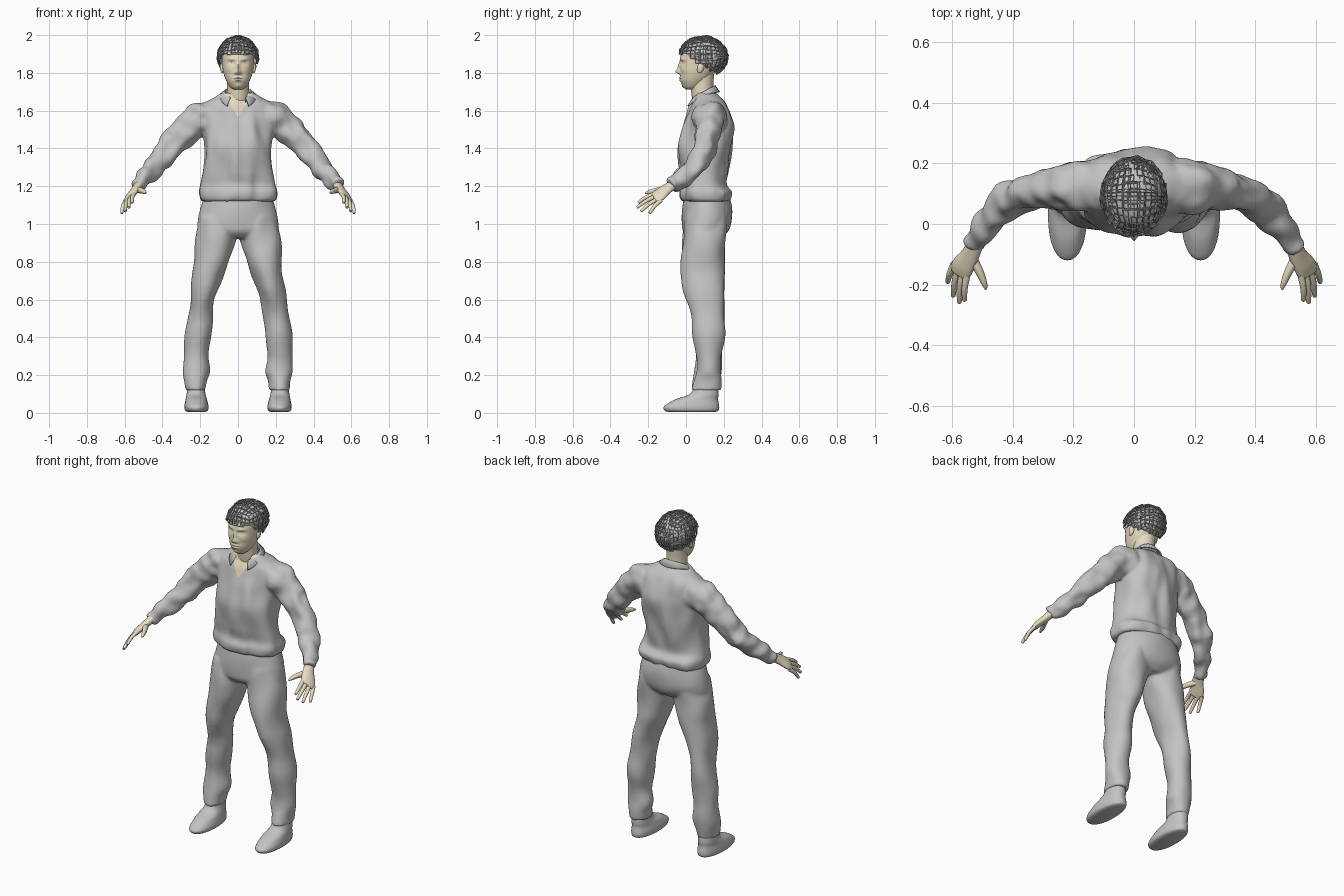
import bpy, bmesh, math, random
from mathutils import Vector, noise

random.seed(4)
old = bpy.data.objects.get("Cube")
if old:
    bpy.data.objects.remove(old)


def material(name, rgb):
    m = bpy.data.materials.new(name)
    m.use_nodes = True
    m.diffuse_color = (*rgb, 1)
    m.node_tree.nodes["Principled BSDF"].inputs["Base Color"].default_value = (*rgb, 1)
    return m


CLOTH = material("cloth grey", (0.55, 0.55, 0.55))
SKIN = material("skin cream", (0.8, 0.72, 0.53))
HAIR = material("hair grey", (0.42, 0.43, 0.43))


def finish(name, bm, *mats):
    bmesh.ops.recalc_face_normals(bm, faces=bm.faces)
    mesh = bpy.data.meshes.new(name)
    bm.to_mesh(mesh)
    bm.free()
    ob = bpy.data.objects.new(name, mesh)
    bpy.context.collection.objects.link(ob)
    for m in mats:
        mesh.materials.append(m)
    bpy.ops.object.select_all(action="DESELECT")
    ob.select_set(True)
    bpy.context.view_layer.objects.active = ob
    bpy.ops.object.shade_smooth_by_angle(angle=math.radians(50))
    return ob


def fuse(parts):
    # Merge overlapping lofts into one skin with softened joins
    bm = bmesh.new()
    for part in parts:
        mesh = bpy.data.meshes.new("part")
        bmesh.ops.recalc_face_normals(part, faces=part.faces)
        part.to_mesh(mesh)
        part.free()
        bm.from_mesh(mesh)
        bpy.data.meshes.remove(mesh)
    ob = finish("fused", bm)
    remesh = ob.modifiers.new("remesh", "REMESH")
    remesh.mode = "VOXEL"
    remesh.voxel_size = .008
    smooth = ob.modifiers.new("smooth", "SMOOTH")
    smooth.iterations = 9
    mesh = bpy.data.meshes.new_from_object(ob.evaluated_get(bpy.context.evaluated_depsgraph_get()))
    bpy.data.objects.remove(ob)
    bm = bmesh.new()
    bm.from_mesh(mesh)
    bpy.data.meshes.remove(mesh)
    return bm


def spline(rows, steps):
    # Catmull-Rom interpolation through section rows
    out = []
    for i in range(len(rows) - 1):
        a, b, c, d = (rows[max(0, min(len(rows) - 1, i + k))] for k in (-1, 0, 1, 2))
        for s in range(steps):
            t = s / steps
            out.append([0.5 * (2 * q + (r - p) * t + (2 * p - 5 * q + 4 * r - w) * t * t
                               + (3 * q - p - 3 * r + w) * t ** 3)
                        for p, q, r, w in zip(a, b, c, d)])
    return out + [list(rows[-1])]


def loft(rows, sides=32, steps=5, wide=None, power=2.0, fold=0, grain=(9, 9, 9)):
    # Sections are (x, y, z, half width, half depth); wide makes them follow the path
    bm = bmesh.new()
    path = spline(rows, steps)
    rings = []
    for i, (x, y, z, a, b) in enumerate(path):
        c, u, v = Vector((x, y, z)), Vector((1, 0, 0)), Vector((0, 1, 0))
        if wide:
            t = Vector(path[min(i + 1, len(path) - 1)][:3]) - Vector(path[max(i - 1, 0)][:3])
            t.normalize()
            u = Vector(wide)
            u = (u - t * u.dot(t)).normalized()
            v = t.cross(u)
        ring = []
        for k in range(sides):
            ang = math.tau * k / sides
            ca, sa = math.cos(ang), math.sin(ang)
            off = (u * math.copysign(abs(ca) ** (2 / power), ca) * a
                   + v * math.copysign(abs(sa) ** (2 / power), sa) * b)
            if fold:
                p = c + off
                off += off.normalized() * fold * noise.noise(Vector([q * g for q, g in zip(p, grain)]))
            ring.append(bm.verts.new(c + off))
        rings.append(ring)
    for lo, hi in zip(rings, rings[1:]):
        for k in range(sides):
            n = (k + 1) % sides
            bm.faces.new((lo[k], lo[n], hi[n], hi[k]))
    bm.faces.new(rings[0])
    bm.faces.new(rings[-1])
    return bm


def flip(rows, side):
    return [(r[0] * side, *r[1:]) for r in rows]


# Shirt: body and sleeves in one piece, with a groove down the back
body = loft([(0, .11, 1.12, .188, .125), (0, .108, 1.135, .198, .134), (0, .11, 1.17, .204, .138),
             (0, .1, 1.21, .19, .114), (0, .095, 1.28, .18, .125), (0, .1, 1.4, .178, .148),
             (0, .118, 1.5, .182, .14), (0, .12, 1.57, .188, .12), (0, .12, 1.63, .182, .1),
             (0, .12, 1.662, .14, .08), (0, .1, 1.695, .08, .058)],
            sides=80, steps=6, power=2.3, fold=.02, grain=(14, 14, 5))
for v in body.verts:
    if v.co.y > .15:
        v.co.y -= .016 * math.exp(-((v.co.x - .01) / .03) ** 2 - ((v.co.z - 1.38) / .12) ** 2)
sleeves = [loft(flip([
    (.08, .125, 1.562, .08, .08), (.18, .125, 1.563, .092, .088), (.25, .12, 1.52, .08, .07),
    (.335, .105, 1.43, .072, .061), (.41, .078, 1.345, .063, .058), (.47, .015, 1.27, .05, .05),
    (.513, -.05, 1.22, .041, .042), (.525, -.07, 1.207, .04, .04), (.531, -.08, 1.2, .034, .034)],
    side), wide=(side, 0, 1), fold=.02, grain=(16, 16, 16)) for side in (1, -1)]
shirt = fuse([body, *sleeves])
# Skin in the V of the open neck
for s in (1, -1):
    bmesh.ops.bisect_plane(shirt, geom=shirt.verts[:] + shirt.edges[:] + shirt.faces[:],
                           plane_co=(0, 0, 1.565), plane_no=(s, 0, -.6))
for f in shirt.faces:
    p = f.calc_center_median()
    f.material_index = int(p.y < .1 and abs(p.x) < .6 * (p.z - 1.565))
finish("shirt", shirt, CLOTH, SKIN)

# Turned-down collar, open at the front
bm = bmesh.new()
pairs = []
for k in range(33):
    a = math.radians(35 + 290 * k / 32)
    f = (1 + math.cos(a)) / 2
    s, c = math.sin(a), math.cos(a)
    pairs.append([bm.verts.new(p) for p in (
        (.062 * s, .088 - .056 * c, 1.70 - .06 * f),
        (.07 * s, .09 - .065 * c, 1.735 - .07 * f),
        (.1 * s, .085 - .095 * c, 1.70 - .09 * f * f))])
for p, q in zip(pairs, pairs[1:]):
    for j in range(2):
        bm.faces.new((p[j], q[j], q[j + 1], p[j + 1]))
collar = finish("shirt_collar", bm, CLOTH)
collar.modifiers.new("thickness", "SOLIDIFY").thickness = .007

# Trousers: seat and legs in one piece, bunched above the ankles
seat = loft([(0, .11, 1.16, .178, .118), (0, .113, 1.08, .2, .132), (0, .11, 1.01, .214, .132),
             (0, .103, .96, .205, .118), (0, .1, .925, .12, .08)], sides=48, fold=.006)
legs = [loft(flip([
    (.11, .105, 1.04, .09, .11), (.118, .1, .93, .106, .116), (.143, .09, .8, .093, .115),
    (.165, .092, .7, .08, .108), (.19, .1, .6, .068, .1), (.203, .118, .5, .068, .085),
    (.213, .124, .4, .069, .076), (.222, .124, .3, .064, .067), (.219, .117, .22, .073, .067),
    (.222, .112, .17, .06, .071), (.222, .107, .12, .053, .073)], side),
    fold=.016, grain=(9, 9, 6)) for side in (1, -1)]
finish("trousers", fuse([seat, *legs]), CLOTH)

tips = [(.56, -.25, 1.115), (.577, -.256, 1.09), (.597, -.235, 1.07), (.615, -.19, 1.06)]

for side, label in ((1, "left"), (-1, "right")):
    # Shoe
    finish(label + "_shoe", loft(flip([
        (.22, .03, .005, .046, .125), (.22, .029, .013, .06, .143), (.22, .03, .035, .064, .146),
        (.221, .055, .07, .057, .115), (.222, .096, .1, .05, .076), (.222, .108, .15, .042, .06)],
        side), power=2.2), CLOTH)

    # Palm, fingers and thumb
    across = (.055 * side, .04, -.04)
    finish(label + "_palm", loft(flip([
        (.522, -.065, 1.21, .027, .024), (.545, -.11, 1.18, .035, .02),
        (.565, -.14, 1.155, .042, .018), (.577, -.16, 1.137, .04, .014),
        (.58, -.168, 1.132, .03, .008)], side), sides=20, wide=across), SKIN)
    for k, word in enumerate(("index", "middle", "ring", "little")):
        base = Vector((.551, -.165, 1.16)).lerp(Vector((.595, -.132, 1.125)), k / 3)
        tip = Vector(tips[k])
        mid = base.lerp(tip, .5) + Vector((.004, -.004, .004))
        end = tip + (tip - mid).normalized() * .004
        finish(f"{label}_{word}_finger", loft(flip([
            (*base, .012, .011), (*mid, .0105, .01), (*tip, .008, .008), (*end, .003, .003)], side),
            sides=12, steps=4, wide=across), SKIN)
    finish(label + "_thumb", loft(flip([
        (.54, -.105, 1.182, .018, .018), (.512, -.155, 1.177, .015, .014),
        (.495, -.195, 1.169, .011, .01), (.489, -.216, 1.163, .004, .004)], side),
        sides=12, wide=(0, 0, 1)), SKIN)

    # Ear
    bm = bmesh.new()
    bmesh.ops.create_icosphere(bm, subdivisions=3, radius=1)
    for v in bm.verts:
        v.co = Vector((side * .083 + v.co.x * .012, .078 + v.co.y * .018 + v.co.z * .006,
                       1.828 + v.co.z * .03))
    finish(label + "_ear", bm, SKIN)

# Neck
finish("neck", loft([(0, .12, 1.58, .05, .05), (0, .1, 1.64, .06, .062),
                     (0, .085, 1.72, .057, .06), (0, .085, 1.8, .06, .065)]), SKIN)

# Head, with features pushed out or in: (x, z, x size, z size, amount)
features = [(0, 1.806, .013, .012, .022), (0, 1.83, .009, .025, .012), (.015, 1.799, .008, .007, .007),
            (.035, 1.852, .018, .011, -.012), (.036, 1.85, .011, .005, .007),
            (.035, 1.873, .022, .007, .005), (0, 1.774, .02, .005, .007), (0, 1.760, .017, .005, .007),
            (0, 1.767, .024, .002, -.004), (0, 1.73, .018, .01, .005), (.05, 1.815, .018, .016, .004)]
features += [(-x, *rest) for x, *rest in features if x]
head = loft([(0, .025, 1.712, .022, .025), (0, .032, 1.726, .042, .045), (0, .045, 1.76, .063, .074),
             (0, .06, 1.8, .077, .09), (0, .075, 1.85, .084, .107), (0, .085, 1.9, .084, .111),
             (0, .09, 1.94, .066, .09), (0, .09, 1.965, .03, .04)], sides=96, steps=10, power=2.15)
for v in head.verts:
    if v.co.y < .05:
        v.co.y -= sum(amt * math.exp(-((v.co.x - x) / sx) ** 2 - ((v.co.z - z) / sz) ** 2)
                      for x, z, sx, sz, amt in features)
finish("head", head, SKIN)


# Hair: a close cap under two rough, broken layers of crossing strands
def hair_shell(cuts, scale, jitter, gaps):
    bm = bmesh.new()
    bmesh.ops.create_cube(bm, size=2)
    bmesh.ops.subdivide_edges(bm, edges=bm.edges[:], cuts=cuts, use_grid_fill=True)
    for v in bm.verts:
        d = Vector([math.tan(q * math.pi / 4) for q in v.co]).normalized()
        d *= scale * (1 + random.uniform(-jitter, jitter))
        v.co = Vector((d.x * .106, .092 + d.y * .128, 1.885 + d.z * .108))
    low = [f for f in bm.faces if random.random() < gaps
           or f.calc_center_median().z < 1.90 - .62 * max(f.calc_center_median().y, -.01)]
    bmesh.ops.delete(bm, geom=low, context="FACES")
    return bm


finish("hair_cap", hair_shell(19, .96, 0, 0), CLOTH)
for name, cuts, scale in (("hair_inner_strands", 7, .99), ("hair_outer_strands", 6, 1.03)):
    strands = finish(name, hair_shell(cuts, scale, .03, .3), HAIR)
    wire = strands.modifiers.new("strands", "WIREFRAME")
    wire.thickness = .006
    wire.use_even_offset = False
